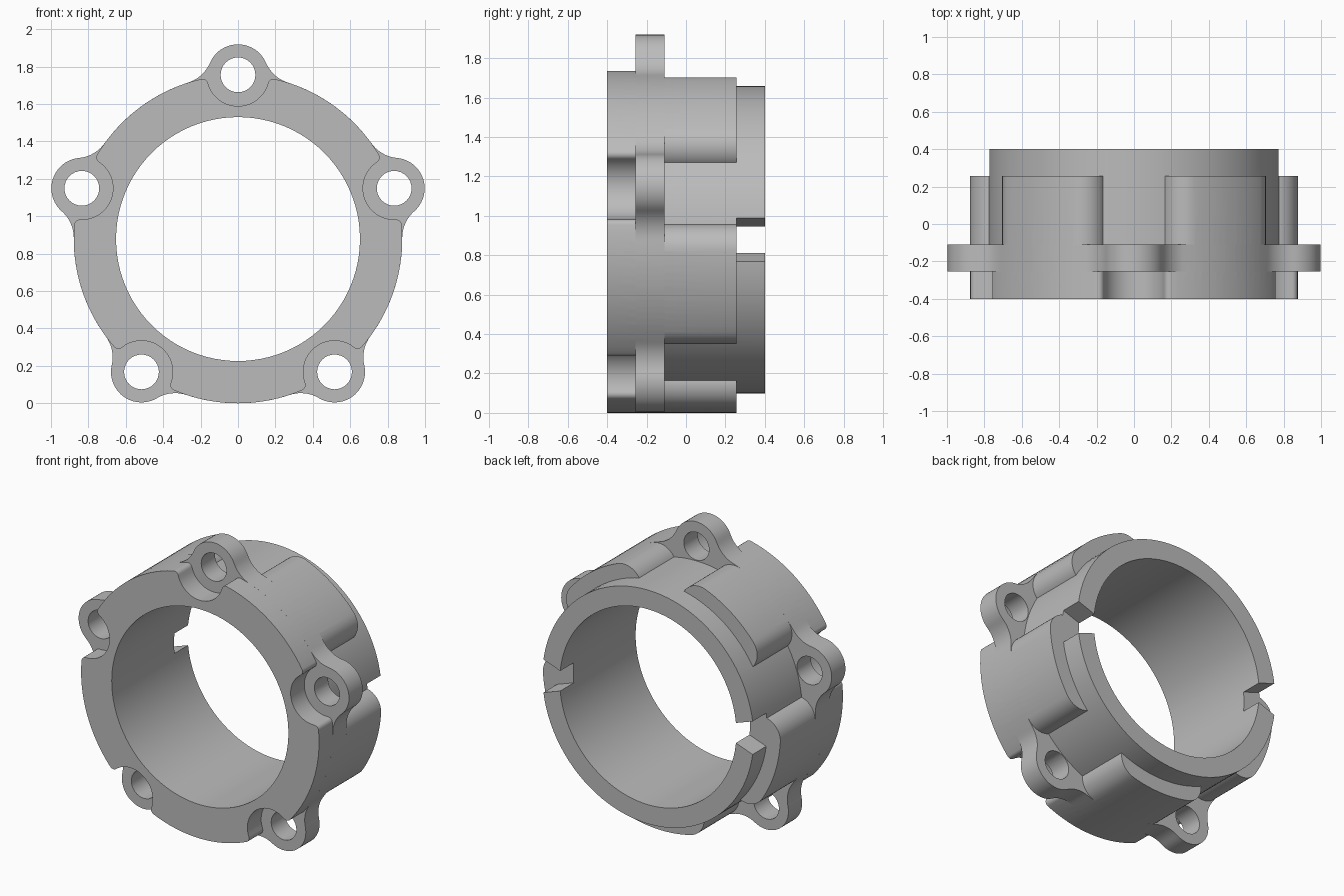
import bpy, bmesh, math
from math import sin, cos, pi, atan2, sqrt, radians

if "Cube" in bpy.data.objects:
    bpy.data.objects.remove(bpy.data.objects["Cube"])

ZC = 0.878          # axis height, also outer radius and lug circle radius
R, RIM, BORE = 0.878, 0.78, 0.652
LUG, HOLE, POCKET = 0.163, 0.093, 0.167

metal = bpy.data.materials.new("light_grey")
metal.diffuse_color = (0.5, 0.5, 0.5, 1)
metal.use_nodes = True
metal.node_tree.nodes["Principled BSDF"].inputs["Base Color"].default_value = metal.diffuse_color


def arc(cx, cy, r, a0, a1, n):
    return [(cx + r * cos(a0 + (a1 - a0) * i / n), cy + r * sin(a0 + (a1 - a0) * i / n))
            for i in range(n + 1)]


def circle(cx, cy, r, n):
    return arc(cx, cy, r, 0, 2 * pi, n)[:-1]


def tangent_centre(d_lug, d_axis):
    # point at given distances from the lug centre (0, R) and the axis (0, 0)
    y = (R * R + d_axis ** 2 - d_lug ** 2) / (2 * R)
    return sqrt(d_axis ** 2 - y * y), y


def five_fold(half):
    # mirror a half outline about the lug axis and repeat it five times
    unit = [(-x, y) for x, y in reversed(half)] + half
    pts = []
    for k in range(5):
        a = -2 * pi * k / 5
        for x, y in unit:
            p = (x * cos(a) - y * sin(a), x * sin(a) + y * cos(a))
            if not pts or math.dist(p, pts[-1]) > 1e-4:
                pts.append(p)
    if math.dist(pts[0], pts[-1]) < 1e-4:
        pts.pop()
    return pts


def prism(name, pts, y0, y1):
    bm = bmesh.new()
    front = [bm.verts.new((x, y0, z + ZC)) for x, z in pts]
    back = [bm.verts.new((x, y1, z + ZC)) for x, z in pts]
    bm.faces.new(front)
    bm.faces.new(back[::-1])
    n = len(pts)
    for i in range(n):
        j = (i + 1) % n
        bm.faces.new((front[i], back[i], back[j], front[j]))
    bmesh.ops.recalc_face_normals(bm, faces=bm.faces)
    me = bpy.data.meshes.new(name)
    bm.to_mesh(me)
    bm.free()
    me.materials.append(metal)
    ob = bpy.data.objects.new(name, me)
    bpy.context.collection.objects.link(ob)
    return ob


def combine(target, tool, op):
    m = target.modifiers.new(op, 'BOOLEAN')
    m.operation, m.object, m.solver = op, tool, 'EXACT'
    bpy.context.view_layer.objects.active = target
    bpy.ops.object.modifier_apply(modifier=m.name)
    bpy.data.objects.remove(tool)


END = pi / 2 - pi / 5   # half way to the next lug

# Lug plate outline: round ears blended into the ring by concave fillets
f = 0.19
cx, cy = tangent_centre(LUG + f, R + f)
a_lug, a_ring = atan2(cy - R, cx), atan2(cy, cx)
plate_half = (arc(0, R, LUG, pi / 2, a_lug, 10)
              + arc(cx, cy, f, a_lug + pi, a_ring + pi, 10)
              + arc(0, 0, R, a_ring, END, 8))

# Front collar outline: round pockets with softened corners
f = 0.03
cx, cy = tangent_centre(POCKET + f, R - f)
a_lug, a_ring = atan2(cy - R, cx), atan2(cy, cx)
collar_half = (arc(0, R, POCKET, -pi / 2, a_lug, 10)
               + arc(cx, cy, f, a_lug + pi, a_ring, 6)
               + arc(0, 0, R, a_ring, END, 8))

# Rear block outline: straight-sided slots with large rounded corners
f, w, floor = 0.13, 0.147, 0.76
cx = w + f
cy = sqrt((R - f) ** 2 - cx ** 2)
a_ring = atan2(cy, cx)
block_half = (arc(0, 0, floor, pi / 2, math.acos(w / floor), 3)
              + arc(cx, cy, f, pi, a_ring, 10)
              + arc(0, 0, R, a_ring, END, 6))
# the slot wall meets the floor inside the rim when the arc starts lower
if cy < floor * sin(math.acos(w / floor)):
    a_cut = math.asin((floor * sin(math.acos(w / floor)) - cy) / f)
    block_half = (arc(0, 0, floor, pi / 2, math.acos((cx - f * cos(a_cut)) / floor), 3)
                  + arc(cx, cy, f, pi - a_cut, a_ring, 10)
                  + arc(0, 0, R, a_ring, END, 6))

# Stack the layers into one housing
housing = prism("ring_housing", five_fold(plate_half), -0.255, -0.11)
combine(housing, prism("front_collar", five_fold(collar_half), -0.40, -0.255), 'UNION')
combine(housing, prism("rear_blocks", five_fold(block_half), -0.11, 0.257), 'UNION')
combine(housing, prism("rear_rim", circle(0, 0, RIM, 96), -0.18, 0.40), 'UNION')

# Bore and bolt holes
combine(housing, prism("bore_cutter", circle(0, 0, BORE, 96), -0.6, 0.6), 'DIFFERENCE')
for k in range(5):
    a = pi / 2 + 2 * pi * k / 5
    combine(housing, prism("bolt_cutter", circle(R * cos(a), R * sin(a), HOLE, 32), -0.6, 0.6),
            'DIFFERENCE')

# Flared notches on both sides of the rim
for s in (-1, 1):
    pts = [(s * 0.6, -0.05), (s * 1.0, -0.19), (s * 1.0, 0.19), (s * 0.6, 0.05)]
    combine(housing, prism("notch_cutter", pts, 0.257, 0.6), 'DIFFERENCE')

bpy.ops.object.select_all(action='DESELECT')
housing.select_set(True)
bpy.context.view_layer.objects.active = housing
bpy.ops.object.shade_smooth_by_angle(angle=radians(30))
